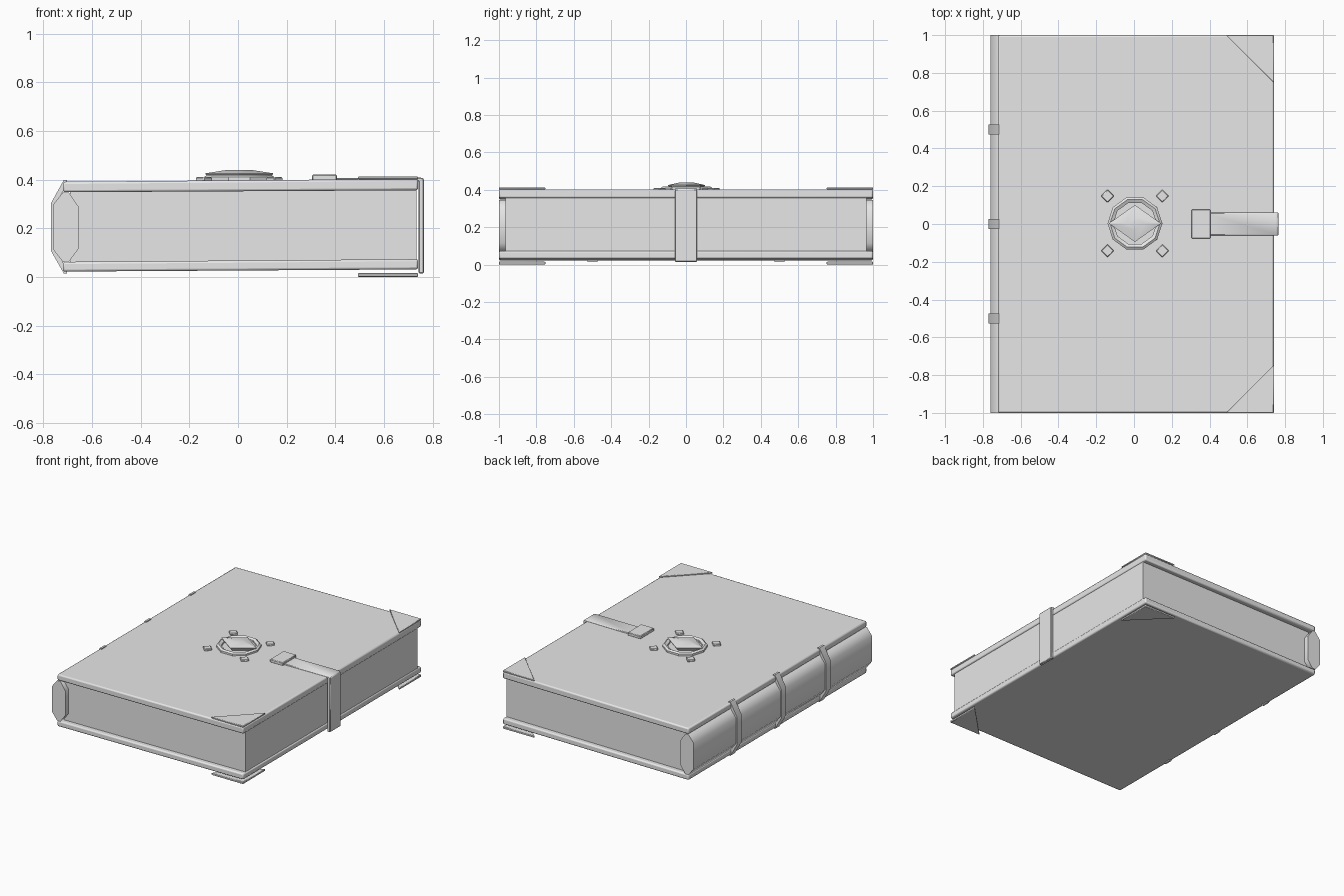
import bpy, bmesh, math
from mathutils import Vector

if "Cube" in bpy.data.objects:
    bpy.data.objects.remove(bpy.data.objects["Cube"])

grey = bpy.data.materials.new("plain_grey")
grey.diffuse_color = (0.8, 0.8, 0.8, 1)
grey.use_nodes = True
grey.node_tree.nodes["Principled BSDF"].inputs["Base Color"].default_value = grey.diffuse_color


def finish(name, bm, bevel=0.0, segs=1, smooth=35):
    bmesh.ops.recalc_face_normals(bm, faces=bm.faces)
    me = bpy.data.meshes.new(name)
    bm.to_mesh(me)
    bm.free()
    ob = bpy.data.objects.new(name, me)
    bpy.context.collection.objects.link(ob)
    me.materials.append(grey)
    if bevel:
        m = ob.modifiers.new("bevel", 'BEVEL')
        m.width, m.segments, m.limit_method = bevel, segs, 'ANGLE'
    bpy.ops.object.select_all(action='DESELECT')
    ob.select_set(True)
    bpy.context.view_layer.objects.active = ob
    bpy.ops.object.shade_smooth_by_angle(angle=math.radians(smooth))
    return ob


def prism(name, pts, lo, hi, axis='Y', **kw):
    """Extrude an xz outline along y, or an xy outline along z."""
    bm = bmesh.new()
    put = (lambda p, t: (p[0], t, p[1])) if axis == 'Y' else (lambda p, t: (p[0], p[1], t))
    face = bm.faces.new([bm.verts.new(put(p, lo)) for p in pts])
    new = bmesh.ops.extrude_face_region(bm, geom=[face])['geom']
    step = Vector((0, hi - lo, 0)) if axis == 'Y' else Vector((0, 0, hi - lo))
    bmesh.ops.translate(bm, vec=step, verts=[v for v in new if isinstance(v, bmesh.types.BMVert)])
    return finish(name, bm, **kw)


# covers, rising slightly towards the fore edge
prism("top_cover", [(-0.72, 0.348), (0.74, 0.356), (0.74, 0.403), (-0.72, 0.391)],
      -1, 1, bevel=0.009, segs=2)
prism("bottom_cover", [(-0.72, 0.022), (0.74, 0.031), (0.74, 0.073), (-0.72, 0.062)],
      -1, 1, bevel=0.009, segs=2)

# page block
prism("pages", [(-0.69, 0.055), (0.733, 0.065), (0.733, 0.362), (-0.69, 0.355)], -0.965, 0.965)

# eight-sided spine
prism("spine", [(-0.72, 0.347), (-0.695, 0.347), (-0.656, 0.29), (-0.656, 0.115), (-0.695, 0.062),
                (-0.72, 0.062), (-0.761, 0.115), (-0.761, 0.295)], -1, 1, smooth=60)

# raised bands wrapping the spine
for i, y in enumerate((-0.5, 0, 0.5)):
    prism(f"spine_band_{i + 1}",
          [(-0.702, 0.398), (-0.716, 0.398), (-0.769, 0.302), (-0.769, 0.108), (-0.716, 0.015),
           (-0.702, 0.015), (-0.702, 0.03), (-0.752, 0.118), (-0.752, 0.292), (-0.702, 0.385)],
          y - 0.026, y + 0.026)

# metal corners on both covers
for label, lo, hi in (("top", 0.401, 0.413), ("bottom", 0.0, 0.016)):
    for end, s in (("front", -1), ("back", 1)):
        prism(f"{label}_{end}_corner", [(0.49, s), (0.74, s), (0.74, 0.75 * s)],
              lo, hi, 'Z', bevel=0.003)

# strap over the fore edge, and its clasp plate
prism("strap", [(0.38, 0.392), (0.742, 0.392), (0.742, 0.015), (0.765, 0.015),
                (0.765, 0.402), (0.755, 0.408), (0.38, 0.406)], -0.06, 0.06, bevel=0.004)
prism("clasp", [(0.304, 0.397), (0.406, 0.397), (0.406, 0.42), (0.304, 0.42)],
      -0.077, 0.077, bevel=0.004)

# ten-sided ring of the medallion
cx, cy = 0.005, 0.003
bm = bmesh.new()
loops = []
for r, z in ((0.145, 0.395), (0.145, 0.41), (0.132, 0.419), (0.114, 0.41), (0.114, 0.395)):
    loops.append([bm.verts.new((cx + r * math.cos(math.tau * k / 10),
                                cy + r * math.sin(math.tau * k / 10), z)) for k in range(10)])
for j in range(5):
    a, b = loops[j], loops[(j + 1) % 5]
    for k in range(10):
        n = (k + 1) % 10
        bm.faces.new((a[k], a[n], b[n], b[k]))
finish("medallion_ring", bm)

# lozenge gem, narrowing below and above its girdle
bm = bmesh.new()
loops = [[bm.verts.new((cx + a * w, cy + b * d, z)) for a, b in ((1, 0), (0, 1), (-1, 0), (0, -1))]
         for w, d, z in ((0.1, 0.07, 0.396), (0.138, 0.098, 0.421), (0.138, 0.098, 0.426),
                         (0.048, 0.034, 0.44))]
for a, b in zip(loops, loops[1:]):
    for k in range(4):
        bm.faces.new((a[k], a[(k + 1) % 4], b[(k + 1) % 4], b[k]))
bm.faces.new(loops[0])
bm.faces.new(loops[-1])
finish("gem", bm, smooth=20)

# diamond studs around the medallion
for i, (sx, sy) in enumerate(((1, 1), (-1, 1), (-1, -1), (1, -1))):
    x, y, h = cx + 0.145 * sx, cy + 0.145 * sy, 0.035
    prism(f"stud_{i + 1}", [(x + h, y), (x, y + h), (x - h, y), (x, y - h)],
          0.393, 0.41, 'Z', bevel=0.004)
